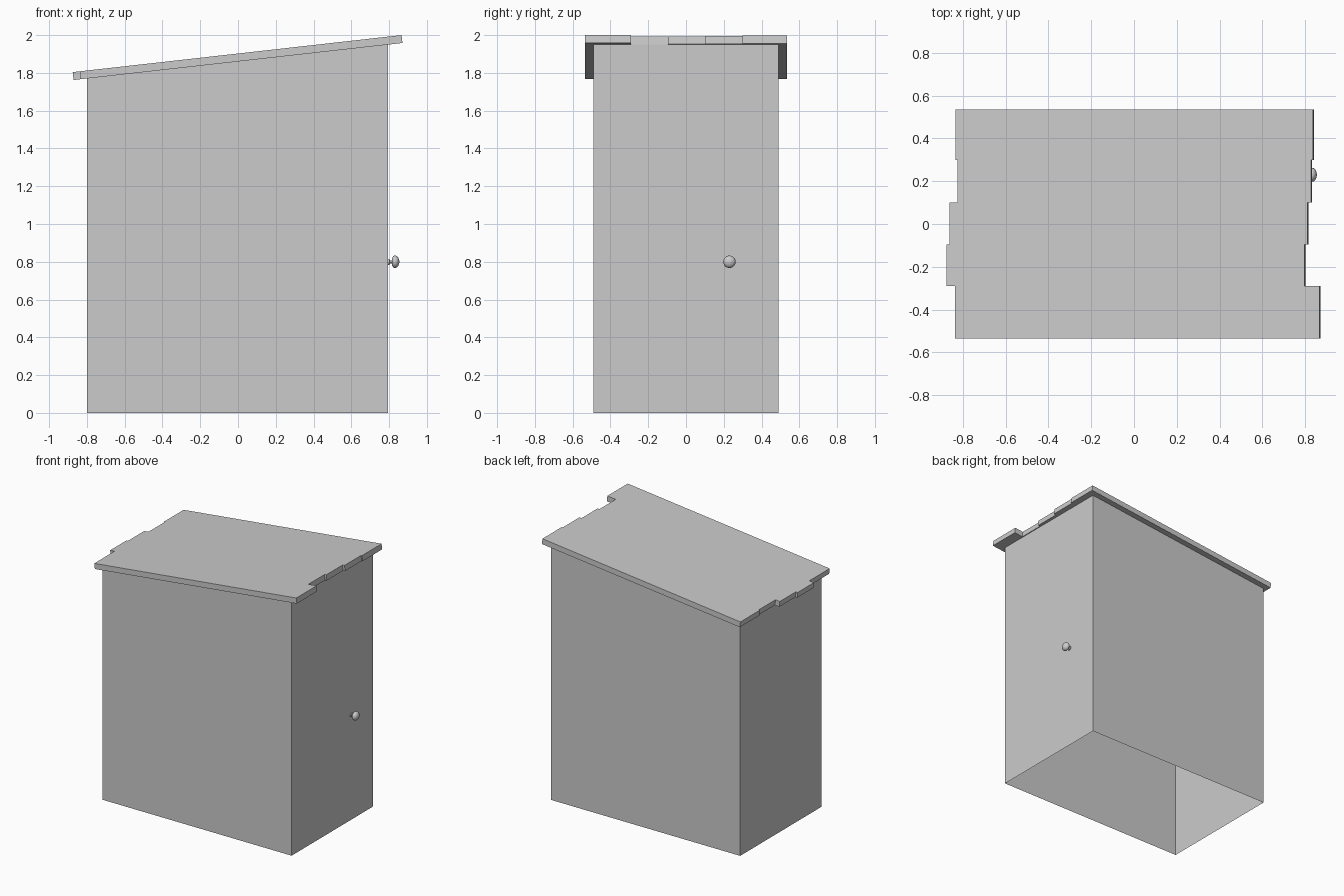
import bpy, bmesh, math
from mathutils import Matrix, Vector

if "Cube" in bpy.data.objects:
    bpy.data.objects.remove(bpy.data.objects["Cube"])

SLOPE, THICK = 0.1125, 0.042


def roof_top(x):
    return 2.0 + SLOPE * (x - 0.866)


# Slab direction perpendicular to the roof slope
down = Vector((SLOPE, 0, -1)).normalized() * THICK


def roof_under(x):
    return roof_top(x) - THICK * math.sqrt(1 + SLOPE ** 2)


def finish(name, bm):
    mesh = bpy.data.meshes.new(name)
    bm.to_mesh(mesh)
    bm.free()
    obj = bpy.data.objects.new(name, mesh)
    bpy.context.collection.objects.link(obj)
    return obj


# Walls: thin shell, open underneath, cut to the roof slope
bm = bmesh.new()
corners = [(-0.8, -0.49), (0.795, -0.49), (0.795, 0.49), (-0.8, 0.49)]
low = [bm.verts.new((x, y, 0)) for x, y in corners]
high = [bm.verts.new((x, y, roof_under(x))) for x, y in corners]
for i in range(4):
    j = (i + 1) % 4
    bm.faces.new((low[i], low[j], high[j], high[i]))
finish("shed_walls", bm)

# Roof: one sloped slab with uneven board ends (y from, y to, left x, right x)
boards = [(-0.535, -0.29, -0.837, 0.866), (-0.29, -0.095, -0.875, 0.796),
          (-0.095, 0.10, -0.861, 0.811), (0.10, 0.30, -0.825, 0.828),
          (0.30, 0.535, -0.833, 0.836)]
outline = []
for y0, y1, left, right in boards:
    outline += [(right, y0), (right, y1)]
for y0, y1, left, right in reversed(boards):
    outline += [(left, y1), (left, y0)]
bm = bmesh.new()
top = [bm.verts.new((x, y, roof_top(x))) for x, y in outline]
bottom = [bm.verts.new(v.co + down) for v in top]
bm.faces.new(top)
bm.faces.new(bottom[::-1])
for i in range(len(top)):
    j = (i + 1) % len(top)
    bm.faces.new((top[j], top[i], bottom[i], bottom[j]))
bmesh.ops.recalc_face_normals(bm, faces=bm.faces)
finish("roof", bm)

# Door knob: turned profile of (distance along x, radius)
profile = [(0.795, 0.016), (0.801, 0.016), (0.804, 0.008), (0.815, 0.008),
           (0.816, 0.02), (0.822, 0.030), (0.830, 0.033), (0.840, 0.031),
           (0.848, 0.023), (0.853, 0.011), (0.855, 0)]
bm = bmesh.new()
pts = [bm.verts.new((x, 0, r)) for x, r in profile]
edges = [bm.edges.new(pair) for pair in zip(pts, pts[1:])]
bmesh.ops.spin(bm, geom=pts + edges, cent=(0, 0, 0), axis=(1, 0, 0),
               angle=math.tau, steps=20)
bmesh.ops.remove_doubles(bm, verts=bm.verts, dist=0.0005)
bmesh.ops.recalc_face_normals(bm, faces=bm.faces)
bmesh.ops.transform(bm, matrix=Matrix.Translation((0, 0.23, 0.8)), verts=bm.verts)
knob = finish("door_knob", bm)
bpy.context.view_layer.objects.active = knob
knob.select_set(True)
bpy.ops.object.shade_smooth_by_angle(angle=math.radians(40))
